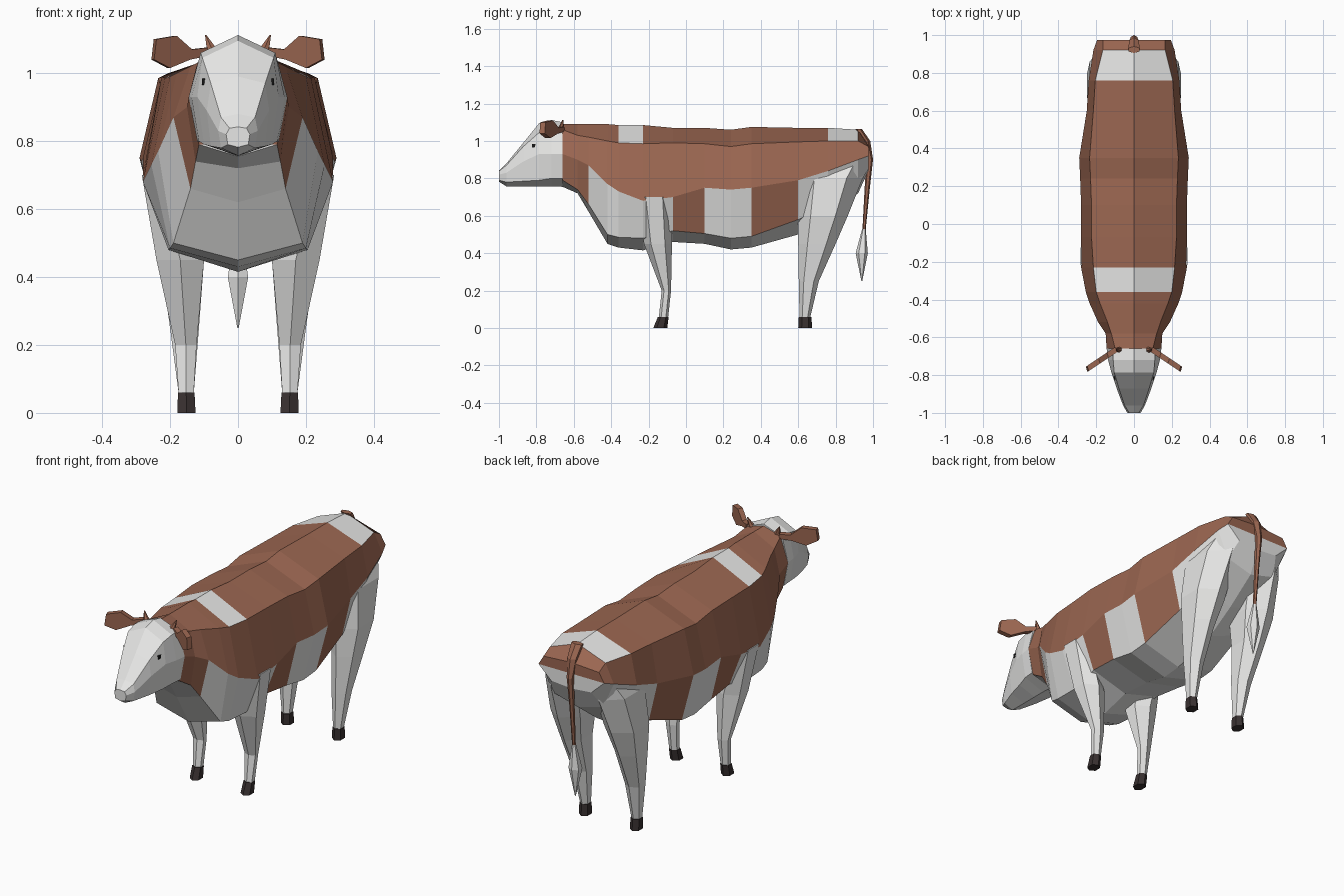
import bpy, bmesh


def material(name, rgb):
    m = bpy.data.materials.new(name)
    m.diffuse_color = (*rgb, 1)
    return m


WHITE = material("white coat", (0.80, 0.80, 0.79))
BROWN = material("brown coat", (0.33, 0.135, 0.083))
HOOF = material("dark hoof", (0.04, 0.03, 0.03))
BLACK = material("eye black", (0.008, 0.008, 0.008))


def make(name, bm, mats, mirror=False):
    bmesh.ops.recalc_face_normals(bm, faces=bm.faces[:])
    mesh = bpy.data.meshes.new(name)
    bm.to_mesh(mesh)
    bm.free()
    for m in mats:
        mesh.materials.append(m)
    ob = bpy.data.objects.new(name, mesh)
    bpy.context.collection.objects.link(ob)
    if mirror:
        mod = ob.modifiers.new("mirror", 'MIRROR')
        mod.use_mirror_merge = False
    return ob


def trunk(name, rings, mats, rule):
    """Loft eight-point symmetric rings along y; rule(strip, y) picks the colour.
    Ring: y, top z, shoulder x z, widest x z, lower x z, bottom z."""
    bm = bmesh.new()
    loops = []
    for y, zt, xe, ze, xw, zw, xl, zl, zb in rings:
        pts = [(0, zt), (xe, ze), (xw, zw), (xl, zl), (0, zb),
               (-xl, zl), (-xw, zw), (-xe, ze)]
        loops.append([bm.verts.new((x, y, z)) for x, z in pts])
    for i in range(len(rings) - 1):
        mid = (rings[i][0] + rings[i + 1][0]) / 2
        a, b = loops[i], loops[i + 1]
        for k in range(8):
            n = (k + 1) % 8
            f = bm.faces.new((a[k], a[n], b[n], b[k]))
            f.material_index = rule(min(k, 7 - k), mid)
    for lp, y in ((loops[0], rings[0][0]), (loops[-1], rings[-1][0])):
        for strip, ids in enumerate(((7, 0, 1), (7, 1, 2, 6), (6, 2, 3, 5), (5, 3, 4))):
            bm.faces.new([lp[j] for j in ids]).material_index = rule(strip, y)
    return make(name, bm, mats)


def limb(name, sections, mat, mirror=True):
    """Loft six-sided sections up z: (z, x0, x1, y0, y1)."""
    bm = bmesh.new()
    loops = []
    for z, x0, x1, y0, y1 in sections:
        c, d = (x0 + x1) / 2, (y1 - y0) / 4
        loops.append([bm.verts.new((x, y, z)) for x, y in (
            (c, y0), (x1, y0 + d), (x1, y1 - d), (c, y1), (x0, y1 - d), (x0, y0 + d))])
    for a, b in zip(loops, loops[1:]):
        for k in range(6):
            n = (k + 1) % 6
            bm.faces.new((a[k], a[n], b[n], b[k]))
    bm.faces.new(loops[0])
    bm.faces.new(loops[-1])
    return make(name, bm, [mat], mirror)


# Body: brown with white saddle band, rump band, flank patches and belly
def coat(strip, y):
    if strip == 0:
        return int(not (-.36 < y < -.23 or .76 < y < .92))
    if strip == 1:
        return 1
    if strip == 2:
        return int(y < -.52 or -.07 < y < .10 or .35 < y < .60)
    return 0


trunk("body", [
    (-.66, 1.09, .10, 1.06, .145, .93, .115, .79, .755),
    (-.58, 1.09, .12, 1.03, .150, .90, .125, .74, .72),
    (-.52, 1.09, .14, 1.02, .190, .87, .14, .66, .62),
    (-.42, 1.09, .18, 1.00, .235, .77, .19, .50, .45),
    (-.36, 1.085, .20, .99, .255, .73, .20, .485, .43),
    (-.23, 1.085, .215, .985, .28, .68, .205, .48, .415),
    (-.07, 1.07, .225, .99, .28, .70, .21, .52, .46),
    (.10, 1.07, .225, .985, .28, .75, .22, .505, .45),
    (.24, 1.06, .23, .97, .285, .74, .22, .48, .42),
    (.35, 1.075, .235, .985, .29, .75, .22, .49, .43),
    (.60, 1.07, .215, .995, .25, .79, .20, .58, .50),
    (.76, 1.07, .205, 1.00, .24, .84, .17, .65, .60),
    (.92, 1.06, .165, 1.00, .215, .90, .15, .76, .72),
    (.975, .98, .165, .97, .195, .92, .12, .85, .84),
], [WHITE, BROWN], coat)

# Head
trunk("head", [
    (-.66, 1.10, .11, 1.06, .145, .93, .12, .80, .755),
    (-.72, 1.112, .11, 1.06, .137, .93, .115, .80, .757),
    (-.785, 1.095, .105, 1.045, .12, .93, .10, .79, .757),
    (-.87, .99, .08, .97, .092, .89, .08, .785, .757),
    (-.96, .88, .05, .87, .058, .83, .05, .78, .757),
    (-1.0, .842, .025, .838, .035, .82, .03, .79, .782),
], [WHITE], lambda s, y: 0)

# Legs and hooves
limb("front_leg", [
    (.06, .13, .175, -.145, -.095), (.20, .122, .185, -.13, -.08),
    (.45, .10, .24, -.225, -.075), (.70, .18, .283, -.26, -.08)], WHITE)
limb("front_hoof", [
    (0, .125, .178, -.175, -.10), (.06, .128, .177, -.15, -.093)], HOOF)
limb("hind_leg", [
    (.06, .13, .175, .607, .665), (.25, .115, .20, .603, .71),
    (.45, .10, .228, .60, .80), (.60, .07, .248, .60, .865),
    (.80, .05, .235, .60, .945), (.90, .04, .195, .75, .965)], WHITE)
limb("hind_hoof", [
    (0, .125, .178, .60, .675), (.06, .128, .177, .603, .67)], HOOF)

# Tail and tuft
limb("tail", [
    (.52, -.008, .008, .943, .96), (.75, -.011, .011, .955, .983),
    (.90, -.016, .016, .965, 1.0), (1.0, -.025, .025, .935, .985),
    (1.065, -.03, .03, .905, .94)], BROWN, False)
limb("tail_tuft", [
    (.25, -.002, .002, .938, .942), (.40, -.03, .03, .907, .972),
    (.53, -.009, .009, .942, .961)], WHITE, False)

# Horns
limb("horn", [
    (1.055, .05, .09, -.69, -.65), (1.112, .093, .097, -.662, -.656)], BROWN)

# Ears: swept-forward leaf shape with thickness
bm = bmesh.new()
outline = [(.09, 1.075), (.135, 1.07), (.18, 1.11), (.24, 1.10),
           (.247, 1.04), (.20, 1.015), (.14, 1.04), (.09, 1.05)]
leaf = bm.faces.new([bm.verts.new((x, -.685 - (x - .1) * .67, z)) for x, z in outline])
ext = bmesh.ops.extrude_face_region(bm, geom=[leaf], use_keep_orig=True)
bmesh.ops.translate(bm, vec=(.008, .028, 0),
                    verts=[g for g in ext["geom"] if isinstance(g, bmesh.types.BMVert)])
make("ear", bm, [BROWN], True)

# Eyes
bm = bmesh.new()
bmesh.ops.create_cube(bm, size=.02)
bmesh.ops.translate(bm, vec=(.096, -.813, .975), verts=bm.verts[:])
make("eye", bm, [BLACK], True)
